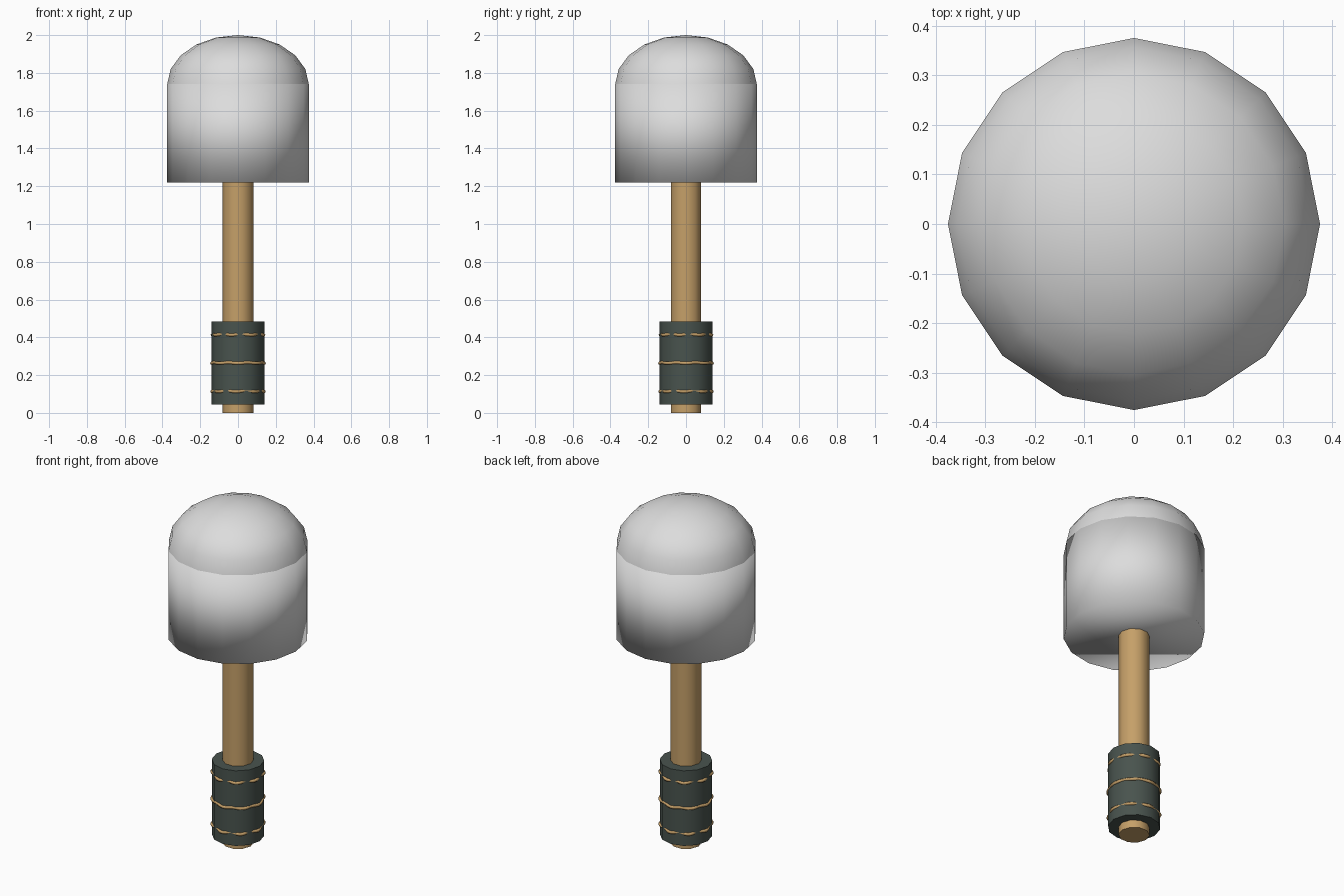
import bpy, bmesh, math

if "Cube" in bpy.data.objects:
    bpy.data.objects.remove(bpy.data.objects["Cube"])


def material(name, color):
    m = bpy.data.materials.new(name)
    m.diffuse_color = (*color, 1)
    m.use_nodes = True
    m.node_tree.nodes["Principled BSDF"].inputs["Base Color"].default_value = m.diffuse_color
    return m


GREY = material("light_grey", (0.72, 0.72, 0.72))
WOOD = material("warm_wood", (0.56, 0.35, 0.14))
DARK = material("dark_green_grey", (0.066, 0.087, 0.076))


def lathe(name, profile, sides, mat, angle=40, caps=True):
    """Spin (radius, z) points about z; a zero radius closes to a pole."""
    bm = bmesh.new()
    rings = []
    for r, z in profile:
        n = sides if r > 0 else 1
        rings.append([bm.verts.new((r * math.cos(2 * math.pi * i / sides),
                                    r * math.sin(2 * math.pi * i / sides), z))
                      for i in range(n)])
    for a, b in zip(rings, rings[1:]):
        for i in range(sides):
            j = (i + 1) % sides
            if len(b) == 1:
                bm.faces.new((a[i], a[j], b[0]))
            else:
                bm.faces.new((a[i], a[j], b[j], b[i]))
    if caps:
        bm.faces.new(rings[0][::-1])
        bm.faces.new(rings[-1])
    me = bpy.data.meshes.new(name)
    bm.to_mesh(me)
    bm.free()
    me.materials.append(mat)
    ob = bpy.data.objects.new(name, me)
    bpy.context.collection.objects.link(ob)
    bpy.ops.object.select_all(action='DESELECT')
    ob.select_set(True)
    bpy.context.view_layer.objects.active = ob
    if angle >= 180:
        bpy.ops.object.shade_smooth()
    else:
        bpy.ops.object.shade_smooth_by_angle(angle=math.radians(angle))
    return ob


def stitch_ring(name, z, radius, wave, phase):
    """Thin cord whose radius waves in and out of the grip, leaving dashes."""
    cu = bpy.data.curves.new(name, 'CURVE')
    cu.dimensions = '3D'
    cu.bevel_depth = 0.009
    cu.bevel_resolution = 1
    sp = cu.splines.new('POLY')
    n = 64
    sp.points.add(n - 1)
    for i, p in enumerate(sp.points):
        t = 2 * math.pi * i / n
        w = math.cos(8 * t + phase)
        r = radius + wave * w
        p.co = (r * math.cos(t), r * math.sin(t), z - 0.002 * w, 1)
    sp.use_cyclic_u = True
    cu.materials.append(WOOD)
    ob = bpy.data.objects.new(name, cu)
    bpy.context.collection.objects.link(ob)


# Mallet head: softly shaded drum with a domed top
lathe("head_drum", [(0.375, 1.22), (0.375, 1.74)], 16, GREY, angle=180)
dome = [(0.375 * math.cos(math.radians(18 * k)) if k < 5 else 0,
         1.74 + 0.26 * math.sin(math.radians(18 * k))) for k in range(6)]
lathe("head_dome", dome, 16, GREY, caps=False)

# Wooden shaft and wrapped grip
lathe("shaft", [(0.083, 0.0), (0.083, 1.30)], 10, WOOD)
lathe("grip", [(0.14, 0.045), (0.14, 0.485)], 12, DARK)

# Stitching around the grip
stitch_ring("stitch_low", 0.115, 0.133, 0.006, 0.6)
stitch_ring("stitch_middle", 0.265, 0.136, 0.003, 0.0)
stitch_ring("stitch_high", 0.415, 0.133, 0.006, 2.0)
